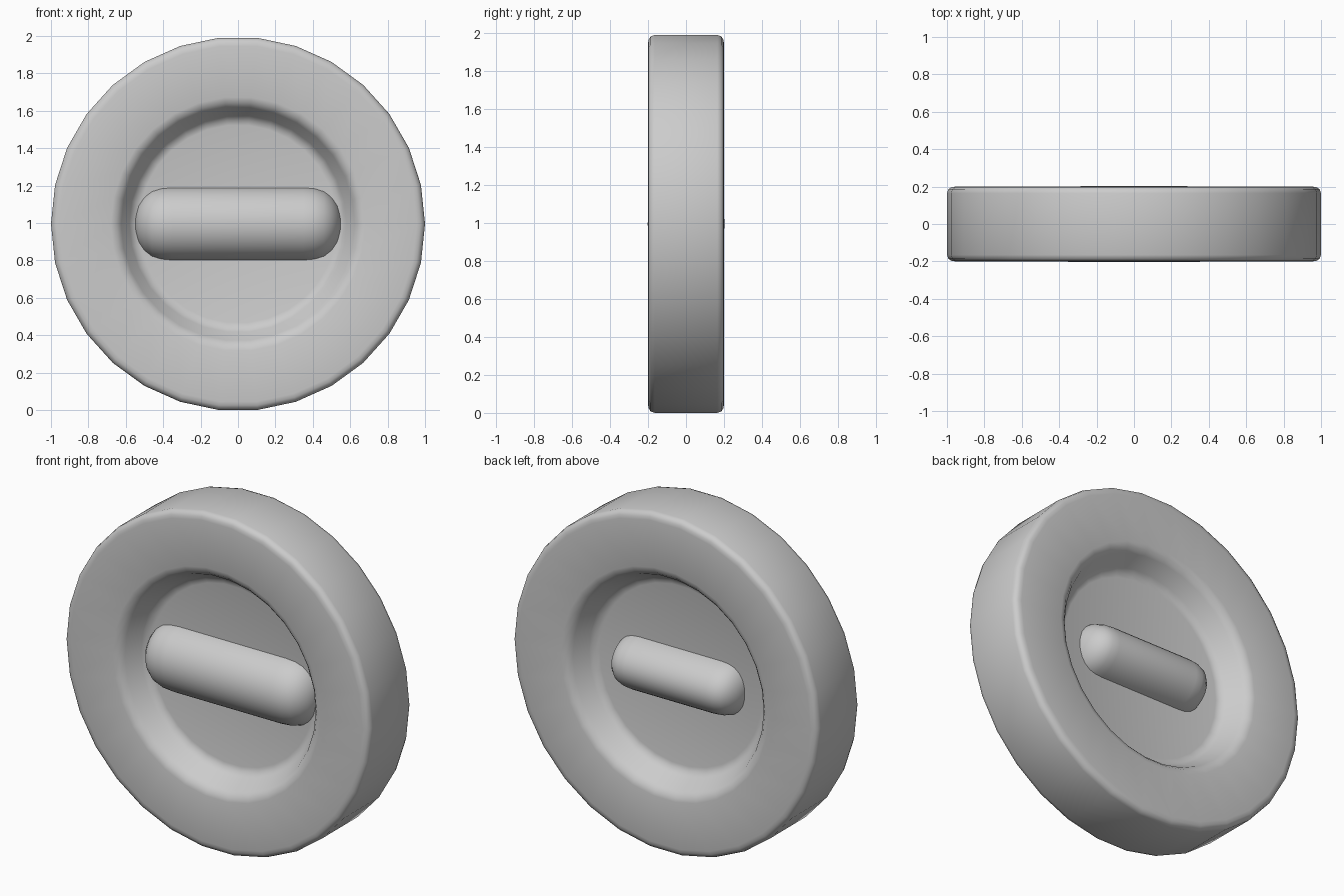
import bpy, math

if "Cube" in bpy.data.objects:
    bpy.data.objects.remove(bpy.data.objects["Cube"])

CZ = 0.995


def lathe(name, points, segments, axis, sweep=2 * math.pi, start=0.0):
    """Revolve (radius, height) points around the y or x axis, sharing pole vertices."""
    closed = abs(sweep - 2 * math.pi) < 1e-6
    count = segments if closed else segments + 1
    verts, rings, faces = [], [], []

    def place(r, h, a):
        if axis == 'Y':
            return (r * math.cos(a), h, r * math.sin(a))
        return (h, -r * math.sin(a), r * math.cos(a))

    for r, h in points:
        n = 1 if r < 1e-6 else count
        rings.append([len(verts) + i for i in range(n)])
        verts += [place(r, h, start + sweep * i / segments) for i in range(n)]
    for a, b in zip(rings, rings[1:]):
        for i in range(segments):
            j = (i + 1) % count
            quad = [a[i % len(a)], a[j % len(a)], b[j % len(b)], b[i % len(b)]]
            faces.append(list(dict.fromkeys(quad)))
    mesh = bpy.data.meshes.new(name)
    mesh.from_pydata(verts, [], faces)
    obj = bpy.data.objects.new(name, mesh)
    bpy.context.collection.objects.link(obj)
    obj.location.z = CZ
    # Consistent outward normals and smooth shading
    bpy.ops.object.select_all(action='DESELECT')
    obj.select_set(True)
    bpy.context.view_layer.objects.active = obj
    bpy.ops.object.mode_set(mode='EDIT')
    bpy.ops.mesh.select_all(action='SELECT')
    bpy.ops.mesh.normals_make_consistent(inside=False)
    bpy.ops.object.mode_set(mode='OBJECT')
    bpy.ops.object.shade_smooth_by_angle(angle=math.radians(45))
    return obj


# Wheel: thick disc with a dished recess on both faces
half = [(0, -0.05), (0.53, -0.05), (0.555, -0.056), (0.58, -0.078),
        (0.625, -0.165), (0.65, -0.191), (0.68, -0.2), (0.955, -0.2),
        (0.975, -0.197), (0.993, -0.186), (1.0, -0.165)]
wheel = half + [(r, -y) for r, y in reversed(half)]
lathe("disc_body", wheel, 30, 'Y')

# Grips: half of a rounded bar rising from each recess
end = [(0, 0.55), (0.06, 0.548), (0.11, 0.53), (0.15, 0.5),
       (0.18, 0.46), (0.195, 0.41), (0.2, 0.35)]
bar = [(r, -x) for r, x in end] + list(reversed(end))
front = lathe("front_grip", bar, 20, 'X', sweep=math.pi)
front.scale = (1, 1.01, 1)
back = lathe("back_grip", bar, 20, 'X', sweep=math.pi)
back.rotation_euler.z = math.pi
back.scale = (0.765, 1.02, 0.8)
